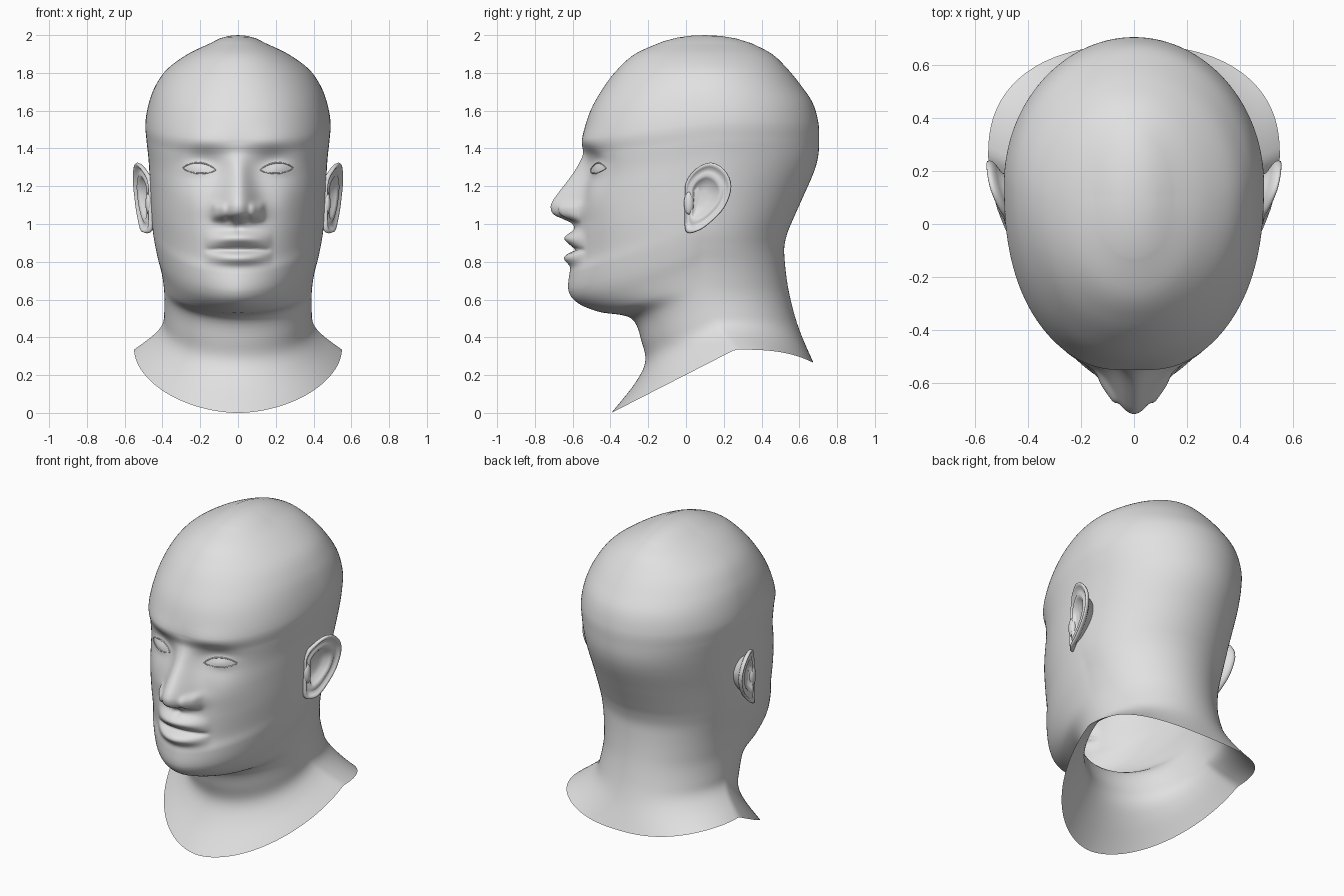
import bpy, bmesh, math
from mathutils import Vector

if "Cube" in bpy.data.objects:
    bpy.data.objects.remove(bpy.data.objects["Cube"])

skin = bpy.data.materials.new("plain_grey")
skin.diffuse_color = (0.75, 0.75, 0.75, 1)
skin.use_nodes = True
skin.node_tree.nodes["Principled BSDF"].inputs["Base Color"].default_value = skin.diffuse_color


def loft(name, rings, wrap=False, tip=None, start=None):
    """Skin closed rings of points; optionally fan the ends to single points."""
    bm = bmesh.new()
    rows = [[bm.verts.new(p) for p in r] for r in rings]
    n = len(rows[0])
    pairs = list(zip(rows, rows[1:])) + ([(rows[-1], rows[0])] if wrap else [])
    for a, b in pairs:
        for i in range(n):
            j = (i + 1) % n
            bm.faces.new((a[i], a[j], b[j], b[i]))
    for point, row in ((tip, rows[-1]), (start, rows[0])):
        if point is not None:
            v = bm.verts.new(point)
            for i in range(n):
                bm.faces.new((row[i], row[(i + 1) % n], v))
    bmesh.ops.recalc_face_normals(bm, faces=bm.faces)
    for f in bm.faces:
        f.smooth = True
    me = bpy.data.meshes.new(name)
    bm.to_mesh(me)
    bm.free()
    me.materials.append(skin)
    ob = bpy.data.objects.new(name, me)
    bpy.context.collection.objects.link(ob)
    return ob


def spline(p0, p1, p2, p3, t):
    return [0.5 * (2 * b + (c - a) * t + (2 * a - 5 * b + 4 * c - d) * t * t
                   + (3 * b - a - 3 * c + d) * t ** 3)
            for a, b, c, d in zip(p0, p1, p2, p3)]


def bump(a, b, sa, sb):
    return math.exp(-(a / sa) ** 2 - (b / sb) ** 2)


def table(pts, v):
    """Smooth lookup in a list of (key, value) pairs."""
    if v <= pts[0][0]:
        return pts[0][1]
    last = len(pts) - 1
    for i in range(last):
        (a, p), (b, q) = pts[i], pts[i + 1]
        if v <= b:
            (a0, p0), (b1, q1) = pts[max(i - 1, 0)], pts[min(i + 2, last)]
            h, t = b - a, (v - a) / (b - a)
            m0, m1 = (q - p0) / (b - a0) * h, (q1 - p) / (b1 - a) * h
            return (p * (1 + 2 * t) * (1 - t) ** 2 + m0 * t * (1 - t) ** 2
                    + q * t * t * (3 - 2 * t) + m1 * t * t * (t - 1))
    return pts[-1][1]


# Front profile y,z with the height and half width of each section at the side
FRONT = [
    (-.395, .00, .335, .55), (-.275, .15, .41, .45), (-.217, .265, .47, .40),
    (-.233, .37, .54, .39), (-.29, .50, .63, .39), (-.46, .535, .71, .397),
    (-.57, .58, .80, .412), (-.62, .64, .88, .432), (-.618, .73, .95, .448),
    (-.592, .81, 1.02, .456), (-.58, .95, 1.14, .463), (-.555, 1.12, 1.27, .469),
    (-.535, 1.25, 1.36, .475), (-.535, 1.36, 1.45, .485), (-.548, 1.45, 1.54, .49),
    (-.51, 1.59, 1.64, .472), (-.445, 1.71, 1.73, .438), (-.37, 1.81, 1.82, .375),
    (-.27, 1.90, 1.90, .265), (-.12, 1.967, 1.957, .145),
]
BACK = [(.265, .675), (.44, .60), (.615, .55), (.80, .523), (.92, .527), (1.11, .605),
        (1.29, .682), (1.42, .705), (1.62, .68), (1.80, .555), (1.90, .455), (1.96, .34)]
SIDE_Y = [(0, .26), (.27, .17), (.75, .06), (1.45, .15), (2, .10)]
ROUNDNESS = [(0, 1.85), (.27, 2), (.50, 1.95), (.62, 1.78), (.80, 1.88), (1.0, 2.08),
             (1.2, 2.25), (1.45, 2.3), (1.8, 2)]
TIP = (0, .10, 2.0)


def full_section(yf, zf, zs, w):
    low = math.exp(-zf / .15)                   # flare at the base of the neck
    zb = zs - .07 * low
    return (yf, zf, table(SIDE_Y, zf), zs, w, table(BACK, zb), zb,
            table(ROUNDNESS, zf), 2 + .35 * low)


SECTIONS = [full_section(*s) for s in FRONT]
NOSE_HEIGHT = [(.97, 0), (1.0, .03), (1.025, .08), (1.05, .135), (1.09, .157), (1.12, .152),
               (1.15, .137), (1.22, .095), (1.29, .052), (1.37, .010), (1.43, 0)]
NOSE_WIDTH = [(1.0, .09), (1.08, .103), (1.15, .088), (1.25, .068), (1.36, .058)]


def face_relief(x, z):
    """How far the face stands out from the plain head form."""
    a = abs(x)
    d = table(NOSE_HEIGHT, z) * math.exp(-(a / table(NOSE_WIDTH, z)) ** 2.1)
    d += .032 * math.exp(-((a - .10) / .036) ** 4 - ((z - 1.065) / .045) ** 4)  # nose wings
    d -= .012 * bump(a - .05, z - 1.02, .025, .012)                             # nostrils
    d -= .042 * bump(a - .185, z - 1.315, .10, .07)                             # eye sockets
    d += .028 * bump(a - .205, z - 1.295, .07, .04)                             # eyeballs
    d += .010 * bump(a - .17, z - 1.44, .13, .05)                               # brows
    d += .012 * bump(a - .25, z - 1.12, .09, .10)                               # cheeks
    lip = max(0, 1 - (a / .185) ** 2) ** 1.15
    d += lip * .062 * bump(0, z - (.925 - .6 * a * a), 1, .040)                 # upper lip
    d += lip * .055 * bump(0, z - (.820 + .3 * a * a), 1, .038)                 # lower lip
    d -= max(0, 1 - (a / .175) ** 2) ** .5 * .022 * bump(0, z - .862, 1, .013)  # mouth line
    d -= .010 * bump(a, z - .985, .018, .03)                                    # philtrum
    return d


# Head and neck: one continuous skin, open at the base of the neck
HALF = 90
angles = [math.pi * (i / HALF) ** 1.5 for i in range(HALF + 1)]
angles += [-t for t in reversed(angles[1:-1])]


def section(s):
    yf, zf, ys, zs, w, yb, zb, nf, nb = s
    ring = []
    for t in angles:
        front = math.cos(t) >= 0
        ye, ze, n = (yf, zf, nf) if front else (yb, zb, nb)
        k = abs(math.cos(t)) ** (2 / n)
        x = math.copysign(w * abs(math.sin(t)) ** (2 / n), t)
        # the jaw line sweeps low before the ear; the nape edge drops late
        q = 1 - .3 * bump(0, zf - .62, 1, .12) if front else 1 + 2 * math.exp(-max(zf, 0) / .15)
        y, z = ys + (ye - ys) * k, zs + (ze - zs) * k ** q
        mask = min(1, max(0, (-.22 - y) / .15))
        if mask and z > .7:
            y -= mask * face_relief(x, z)
        ring.append((x, y, z))
    return ring


rings = []
for i in range(len(SECTIONS) - 1):
    quad = [SECTIONS[min(max(i + k, 0), len(SECTIONS) - 1)] for k in (-1, 0, 1, 2)]
    steps = 15 if 7 <= i <= 13 else 6
    rings += [section(spline(*quad, j / steps)) for j in range(steps)]
rings.append(section(SECTIONS[-1]))
last = rings[-1]
for k, lift in ((.66, .60), (.33, .90)):       # rounded crown
    rings.append([(x * k, TIP[1] + (y - TIP[1]) * k, z + (2.0 - z) * lift) for x, y, z in last])
head = loft("head_and_neck", rings, tip=TIP)
bpy.context.view_layer.update()

# Eyelid rims: thin closed tubes laid on the face
for side, label in ((-1, "left"), (1, "right")):
    path = []
    for i in range(32):
        t = 2 * math.pi * i / 32
        x = .205 + .085 * math.cos(t)
        rise = math.sin(t)
        z = 1.29 + .005 * math.cos(t) + (.034 if rise > 0 else .022) * rise * abs(rise) ** .5
        hit, loc, _, _ = head.ray_cast(Vector((side * x, -2, z)), Vector((0, 1, 0)))
        path.append(loc if hit else Vector((side * x, -.47, z)))
    mid = sum(path, Vector()) / len(path)
    tube = []
    for p in path:
        out = Vector((p.x - mid.x, 0, p.z - mid.z)).normalized()
        tube.append([p + .0045 * (math.cos(a) * out + math.sin(a) * Vector((0, 1, 0)))
                     for a in (math.tau * k / 6 for k in range(6))])
    loft(label + "_eyelids", tube, wrap=True)

# Ears: outline in y,z with a radial profile of concha, fold, rim and back
OUTLINE = [(0, .96), (-.008, 1.05), (-.005, 1.14), (0, 1.22), (.05, 1.29), (.13, 1.325),
           (.205, 1.285), (.24, 1.20), (.205, 1.09), (.12, 1.00), (.05, .958)]
edge = []
for i in range(len(OUTLINE)):
    quad = [OUTLINE[(i + k) % len(OUTLINE)] for k in (-1, 0, 1, 2)]
    edge += [spline(*quad, j / 4) for j in range(4)]
CY, CZ = .085, 1.14
PROFILE = [(.2, -.028), (.42, -.026), (.55, -.004), (.64, .006), (.72, -.002), (.82, -.006),
           (.88, .004), (.94, .008), (.98, .005), (1, -.004), (.97, -.016), (.88, -.024),
           (.7, -.035), (.6, -.09)]
for side, label in ((-1, "left"), (1, "right")):
    ear = []
    for r, h in PROFILE:
        row = []
        for ey, ez in edge:
            y, z = CY + (ey - CY) * r, CZ + (ez - CZ) * r
            x = .468 + .33 * max(y, 0) + .024 * ((z - CZ) / .18) ** 2 * min(1, max(0, y / .05)) + h
            row.append((side * x, y, z))
        ear.append(row)
    loft(label + "_ear", ear, start=(side * .468, CY, CZ))
    # small flap in front of the ear canal
    flap = []
    for k in range(1, 8):
        a = math.pi * k / 8
        flap.append([(side * (.472 + .018 * math.sin(a) * math.cos(b)),
                      .015 + .026 * math.sin(a) * math.sin(b), 1.11 - .06 * math.cos(a))
                     for b in (math.tau * j / 12 for j in range(12))])
    loft(label + "_ear_flap", flap, tip=(side * .472, .015, 1.17), start=(side * .472, .015, 1.05))
